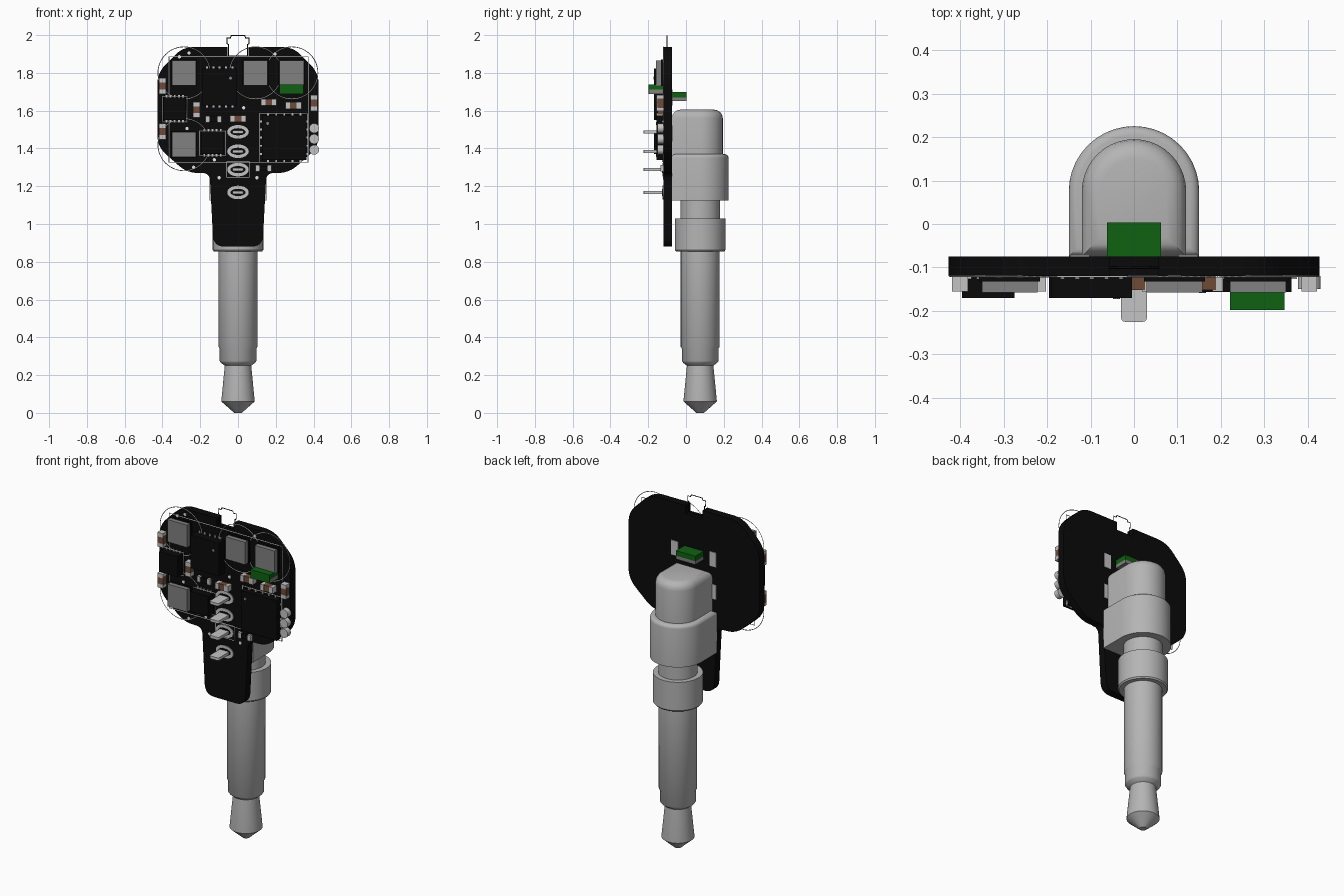
import bpy, bmesh
from math import cos, sin, pi, radians
from mathutils import Vector, Matrix

default_cube = bpy.data.objects.get("Cube")
if default_cube:
    bpy.data.objects.remove(default_cube, do_unlink=True)


def material(name, red, green, blue):
    mat = bpy.data.materials.new(name)
    mat.use_nodes = True
    colour = (red, green, blue, 1)
    mat.diffuse_color = colour
    mat.node_tree.nodes["Principled BSDF"].inputs["Base Color"].default_value = colour
    return mat


BLACK = material("board_black", .003, .003, .003)
METAL = material("plug_grey", .46, .46, .46)
STEEL = material("sensor_grey", .22, .22, .22)
TIN = material("solder_light_grey", .55, .55, .55)
WHITE = material("print_white", .85, .85, .85)
GREEN = material("lamp_green", .005, .12, .006)
BROWN = material("capacitor_brown", .16, .07, .04)

FRONT, BACK = -.12, -.075   # board faces
AXIS = .075                 # depth of the plug axis


def finish(name, bm, mat, smooth=False):
    bmesh.ops.recalc_face_normals(bm, faces=bm.faces)
    mesh = bpy.data.meshes.new(name)
    bm.to_mesh(mesh)
    bm.free()
    mesh.materials.append(mat)
    obj = bpy.data.objects.new(name, mesh)
    bpy.context.collection.objects.link(obj)
    if smooth:
        bpy.ops.object.select_all(action='DESELECT')
        obj.select_set(True)
        bpy.context.view_layer.objects.active = obj
        bpy.ops.object.shade_smooth_by_angle(angle=radians(35))
    return obj


def box(name, x, z, width, height, y_near, y_far, mat):
    bm = bmesh.new()
    size = Matrix.Diagonal((width, y_far - y_near, height, 1))
    place = Matrix.Translation((x, (y_near + y_far) / 2, z))
    bmesh.ops.create_cube(bm, size=1, matrix=place @ size)
    return finish(name, bm, mat)


def chip(name, x, z, width, height, depth, mat):
    return box(name, x, z, width, height, FRONT - depth, FRONT, mat)


def prism(name, points, direction, mat, bevel=0, smooth=False):
    """Extrude an outline, optionally rounding its far rim."""
    bm = bmesh.new()
    face = bm.faces.new([bm.verts.new(p) for p in points])
    made = bmesh.ops.extrude_face_region(bm, geom=[face], use_keep_orig=True)["geom"]
    moved = [g for g in made if isinstance(g, bmesh.types.BMVert)]
    bmesh.ops.translate(bm, verts=moved, vec=direction)
    if bevel:
        rim = [e for e in bm.edges if all(v in moved for v in e.verts)]
        bmesh.ops.bevel(bm, geom=rim, offset=bevel, segments=4, profile=.5, affect='EDGES')
    return finish(name, bm, mat, smooth)


def disc(name, x, z, rx, rz, depth, mat, sides=24):
    turns = [2 * pi * i / sides for i in range(sides)]
    points = [(x + rx * cos(t), FRONT, z + rz * sin(t)) for t in turns]
    return prism(name, points, (0, -depth, 0), mat)


def line(name, points, y, mat, thick=.003, closed=True):
    curve = bpy.data.curves.new(name, 'CURVE')
    curve.dimensions = '3D'
    curve.bevel_depth = thick
    curve.bevel_resolution = 0
    spline = curve.splines.new('POLY')
    spline.points.add(len(points) - 1)
    for p, (x, z) in zip(spline.points, points):
        p.co = (x, y, z, 1)
    spline.use_cyclic_u = closed
    curve.materials.append(mat)
    obj = bpy.data.objects.new(name, curve)
    bpy.context.collection.objects.link(obj)


def frame(name, left, right, low, high):
    line(name, [(left, low), (right, low), (right, high), (left, high)], FRONT, WHITE)


def rounded(corners, steps=6):
    """Round each (x, z, radius) corner of a closed outline."""
    result = []
    for i, (x, z, radius) in enumerate(corners):
        here = Vector((x, z))
        if not radius:
            result.append(here)
            continue
        before = Vector(corners[i - 1][:2]) - here
        after = Vector(corners[(i + 1) % len(corners)][:2]) - here
        a, b = here + before.normalized() * radius, here + after.normalized() * radius
        for k in range(steps + 1):
            t = k / steps
            result.append(a * (1 - t) ** 2 + here * 2 * t * (1 - t) + b * t * t)
    return result


# Circuit board with chamfered head, notch and tapered tail
half = [(.055, 1.89, 0), (.055, 1.938, 0), (.29, 1.938, .06), (.427, 1.8, .06),
        (.427, 1.41, .06), (.27, 1.27, .06), (.15, 1.27, .04), (.13, .88, .06)]
outline = half + [(-x, z, r) for x, z, r in reversed(half)]
prism("circuit_board", [(p.x, FRONT, p.y) for p in rounded(outline)],
      (0, BACK - FRONT, 0), BLACK)

# Hanging loop over the notch
loop = [(.05, 1.89), (.05, 1.95), (.058, 1.955), (.058, 1.985), (.04, 1.985), (.036, 1.997)]
line("top_loop", loop + [(-x, z) for x, z in reversed(loop)], -.1, BLACK)

# Turned plug, from tip to neck
profile = [(0, 0), (.02, 0), (.088, .06), (.088, .067), (.07, .25), (.09, .265),
           (.097, .275), (.097, .34), (.103, .35), (.103, .855), (.128, .855),
           (.134, .863), (.134, 1.03), (.105, 1.03), (.105, 1.14), (0, 1.14)]
bm = bmesh.new()
verts = [bm.verts.new((r, AXIS, z)) for r, z in profile]
edges = [bm.edges.new(pair) for pair in zip(verts, verts[1:])]
bmesh.ops.spin(bm, geom=verts + edges, cent=(0, AXIS, 0), axis=(0, 0, 1),
               angle=2 * pi, steps=40)
bmesh.ops.remove_doubles(bm, verts=bm.verts, dist=.0001)
finish("plug_shaft", bm, METAL, True)

# Arched housings between plug and board
for name, r, low, high, bevel in (("lower_housing", .15, 1.125, 1.37, .02),
                                  ("upper_housing", .12, 1.36, 1.605, .045)):
    arch = [(r * cos(pi * i / 20), AXIS + r * sin(pi * i / 20), low) for i in range(21)]
    arch += [(-r, BACK, low), (r, BACK, low)]
    prism(name, arch, (0, 0, high - low), METAL, bevel, True)

# Solder pads on the back
for x in (-.125, .125):
    for z in (1.67, 1.48):
        box("back_pad", x, z, .045, .085, BACK, BACK + .004, TIN)

# Lamps: green body above a grey base
box("back_lamp", 0, 1.685, .125, .03, BACK, .003, GREEN)
box("back_lamp_base", 0, 1.66, .125, .02, BACK, .003, STEEL)
chip("front_lamp", .283, 1.725, .125, .028, .078, GREEN)
chip("front_lamp_base", .283, 1.7, .125, .022, .074, STEEL)
box("front_lamp_face", .283, 1.7, .125, .022, -.198, -.194, GREEN)

# Square sensors with printed circles
for x, z in ((-.286, 1.8), (.093, 1.8), (.285, 1.8), (-.286, 1.42)):
    chip("sensor_base", x, z, .14, .14, .012, BLACK)
    chip("sensor", x, z, .128, .132, .038, STEEL)
    ring = [(x + .138 * cos(pi * i / 24), z + .138 * sin(pi * i / 24)) for i in range(48)]
    line("sensor_circle", ring, FRONT, WHITE, .002)

# Black chips
for x, z, w, h, d in ((-.097, 1.725, .185, .195, .05), (.245, 1.457, .235, .235, .036),
                      (-.335, 1.61, .12, .12, .05), (-.135, 1.43, .12, .12, .05)):
    chip("black_chip", x, z, w, h, d, BLACK)
    for k in range(5):
        step = (k - 2) * w / 5.5
        for side in (-1, 1):
            chip("chip_lead", x + step, z + side * (h / 2 + .004), .01, .016, .006, TIN)
            if w > .2:
                chip("chip_lead", x + side * (w / 2 + .004), z + step, .016, .01, .006, TIN)
for x, z, depth in ((-.04, 1.772, .053), (.157, 1.533, .039)):
    disc("chip_marker", x, z, .008, .008, depth, STEEL, 10)

# Printed outlines and vias
frame("board_print", -.365, .372, 1.327, 1.885)
frame("chip_print", .113, .367, 1.327, 1.585)
frame("chip_print", -.4, -.27, 1.54, 1.675)
frame("chip_print", -.205, -.065, 1.362, 1.492)
for x, z in ((-.31, 1.885), (-.26, 1.905), (.195, 1.9), (-.175, 1.68), (.03, 1.615),
             (-.27, 1.505), (.1, 1.245), (-.1, 1.245), (-.235, 1.3), (-.125, 1.34)):
    disc("via", x, z, .009, .009, .003, WHITE, 10)

# Capacitors with tinned ends
for x, z, upright in ((-.4, 1.73, 1), (-.4, 1.49, 1), (-.22, 1.605, 1), (.403, 1.64, 1),
                      (.163, 1.645, 0), (.293, 1.627, 0), (0, 1.557, 0)):
    def part(name, shift, length, depth, mat):
        w, h = (.036, length) if upright else (length, .036)
        chip(name, x + shift * (1 - upright), z + shift * upright, w, h, depth, mat)
    part("capacitor", 0, .05, .032, BROWN)
    for end in (-.03, .03):
        part("capacitor_end", end, .024, .035, TIN)

# Small resistors
for x, z in ((-.13, 1.555), (.135, 1.295)):
    chip("resistor", x, z, .05, .026, .014, BLACK)
    for end in (-.032, .032):
        chip("resistor_end", x + end, z, .02, .034, .015, TIN)

# Side contacts
for z in (1.507, 1.45, 1.393):
    disc("side_contact", .403, z, .026, .026, .03, TIN)

# Plug pins through oval pads
frame("pin_print", -.06, .06, 1.247, 1.33)
for z in (1.488, 1.385, 1.288, 1.167):
    disc("pin_pad", 0, z, .057, .036, .005, TIN)
    disc("pin_hole", 0, z, .04, .019, .007, BLACK)
    tab = rounded([(-.03, FRONT, 0), (.03, FRONT, 0), (.03, -.225, .012), (-.03, -.225, .012)])
    prism("plug_pin", [(p.x, p.y, z - .008) for p in tab], (0, 0, .016), TIN)
